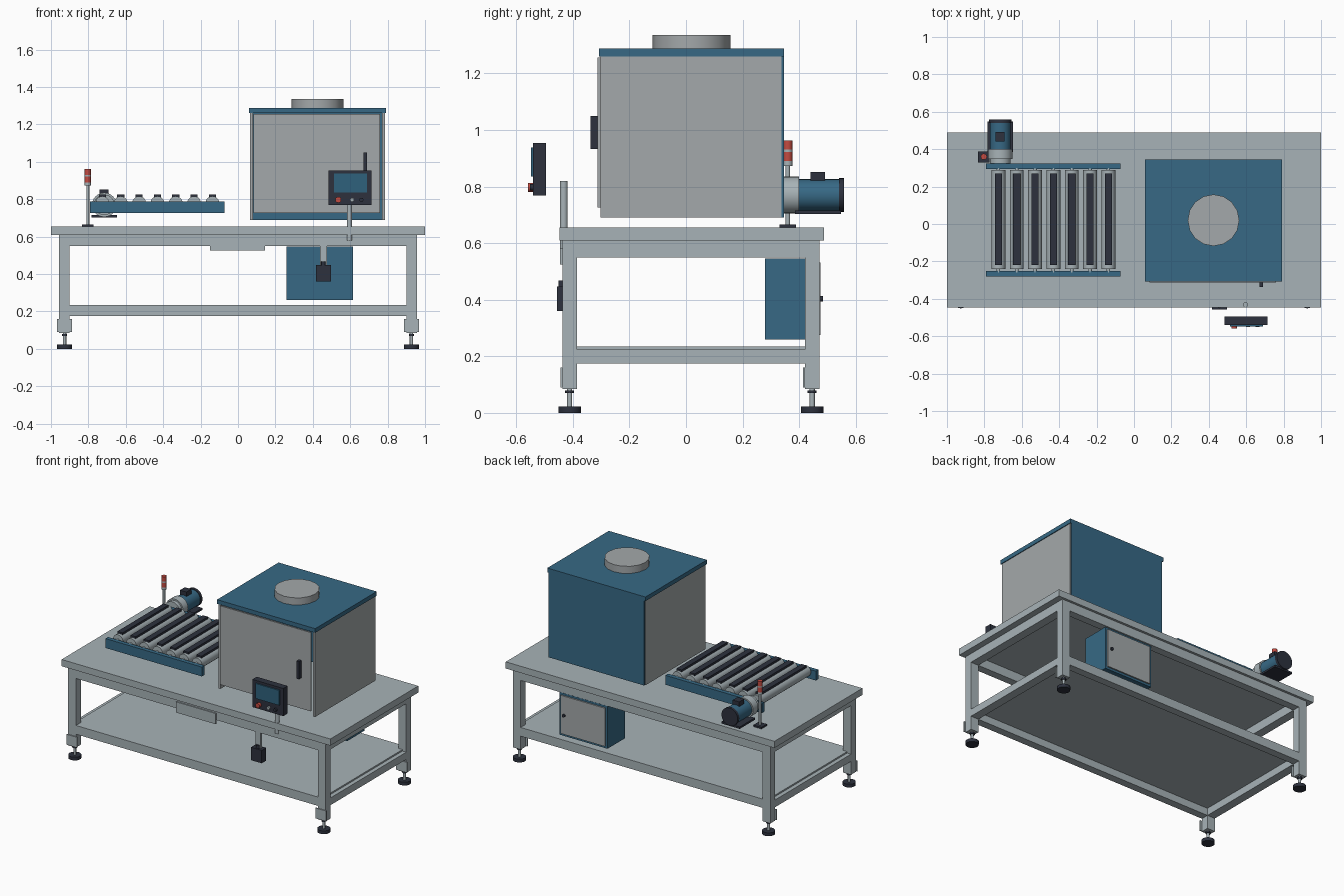
import bpy, bmesh, math
from mathutils import Matrix

if "Cube" in bpy.data.objects:
    bpy.data.objects.remove(bpy.data.objects["Cube"])


def material(name, rgb):
    m = bpy.data.materials.new(name)
    m.diffuse_color = (*rgb, 1)
    m.use_nodes = True
    m.node_tree.nodes["Principled BSDF"].inputs["Base Color"].default_value = m.diffuse_color
    return m


STEEL = material("steel_grey", (0.39, 0.45, 0.475))
PANEL = material("panel_grey", (0.37, 0.395, 0.405))
BLUE = material("machine_blue", (0.038, 0.141, 0.235))
SCREEN = material("screen_blue", (0.028, 0.12, 0.20))
DARK = material("dark_plastic", (0.026, 0.031, 0.048))
RED = material("signal_red", (0.54, 0.07, 0.053))


def finish(bm, name, mat):
    me = bpy.data.meshes.new(name)
    bm.to_mesh(me)
    bm.free()
    ob = bpy.data.objects.new(name, me)
    me.materials.append(mat)
    bpy.context.collection.objects.link(ob)
    return ob


def box(name, x, y, z, mat):
    """Box from (min, max) pairs on each axis."""
    bm = bmesh.new()
    bmesh.ops.create_cube(bm, size=1)
    for v in bm.verts:
        for i, (a, b) in enumerate((x, y, z)):
            v.co[i] = (a + b) / 2 + v.co[i] * (b - a)
    return finish(bm, name, mat)


def cyl(name, c, r, span, mat, axis="z", n=24):
    """Cylinder along z or y; c holds the two other coordinates."""
    bm = bmesh.new()
    bmesh.ops.create_cone(bm, cap_ends=True, segments=n, radius1=r, radius2=r,
                          depth=span[1] - span[0])
    mid = (span[0] + span[1]) / 2
    if axis == "y":
        bmesh.ops.rotate(bm, verts=bm.verts, matrix=Matrix.Rotation(math.pi / 2, 3, "X"))
        off = (c[0], mid, c[1])
    else:
        off = (c[0], c[1], mid)
    bmesh.ops.translate(bm, verts=bm.verts, vec=off)
    for f in bm.faces:
        f.smooth = len(f.verts) == 4
    for e in bm.edges:
        e.smooth = all(f.smooth for f in e.link_faces)
    return finish(bm, name, mat)


# Table top and lower shelf
box("table_top", (-1, 1), (-0.447, 0.488), (0.61, 0.655), STEEL)
box("lower_shelf", (-0.93, 0.93), (-0.41, 0.445), (0.224, 0.234), STEEL)

# Legs with brackets and levelling feet
FRONT, BACK = (-0.437, -0.385), (0.42, 0.472)
for s, side in ((-1, "left"), (1, "right")):
    lx = tuple(sorted((s * 0.90, s * 0.958)))
    for ly, end in ((FRONT, "front"), (BACK, "back")):
        tag = f"{end}_{side}"
        cx, cy = s * 0.927, sum(ly) / 2
        box("leg_" + tag, lx, ly, (0.085, 0.61), STEEL)
        box("leg_bracket_" + tag, (cx - 0.04, cx + 0.04), (ly[0] - 0.007, ly[0]),
            (0.09, 0.16), STEEL)
        cyl("foot_stem_" + tag, (cx, cy), 0.009, (0.02, 0.09), STEEL, n=12)
        cyl("foot_nut_" + tag, (cx, cy), 0.016, (0.07, 0.08), DARK, n=6)
        cyl("foot_pad_" + tag, (cx, cy), 0.04, (0, 0.022), DARK)
    # Side rails
    for z, level in (((0.55, 0.61), "upper"), ((0.175, 0.224), "lower")):
        box(f"side_rail_{level}_{side}", lx, (-0.385, 0.42), z, STEEL)

# Long rails
for ly, end in ((FRONT, "front"), (BACK, "back")):
    for z, level in (((0.55, 0.61), "upper"), ((0.175, 0.234), "lower")):
        box(f"long_rail_{level}_{end}", (-0.90, 0.90), ly, z, STEEL)

# Front plate on the upper rail
box("front_plate", (-0.15, 0.145), (-0.445, -0.437), (0.525, 0.597), STEEL)

# Hollow enclosure, open below
box("enclosure_left_panel", (0.065, 0.08), (-0.302, 0.338), (0.69, 1.26), PANEL)
box("enclosure_right_panel", (0.77, 0.785), (-0.302, 0.338), (0.69, 1.26), PANEL)
box("enclosure_back_panel", (0.07, 0.78), (0.338, 0.346), (0.69, 1.26), BLUE)
box("enclosure_door", (0.083, 0.76), (-0.312, -0.302), (0.725, 1.255), PANEL)
box("enclosure_lid", (0.06, 0.79), (-0.308, 0.346), (1.26, 1.288), BLUE)
box("door_handle", (0.672, 0.69), (-0.338, -0.312), (0.932, 1.05), DARK)
cyl("exhaust_collar", (0.425, 0.02), 0.138, (1.288, 1.336), PANEL, n=16)

# Roller conveyor
for y, end in (((-0.28, -0.252), "front"), ((0.295, 0.323), "back")):
    box("conveyor_rail_" + end, (-0.79, -0.073), y, (0.725, 0.788), BLUE)
for i in range(7):
    x = -0.725 + i * 0.098
    cyl(f"roller_{i + 1}", (x, 0.779), 0.037, (-0.24, 0.288), STEEL, "y", 20)
    cyl(f"roller_axle_{i + 1}", (x, 0.779), 0.01, (-0.26, 0.30), STEEL, "y", 10)
    box(f"roller_strip_{i + 1}", (x - 0.019, x + 0.019), (-0.22, 0.27),
        (0.812, 0.826), DARK)

# Drive motor
M = (-0.715, 0.77)
cyl("motor_shaft_hub", M, 0.055, (0.323, 0.347), STEEL, "y")
cyl("motor_gearbox", M, 0.065, (0.347, 0.40), STEEL, "y")
cyl("motor_body", M, 0.056, (0.40, 0.542), BLUE, "y")
cyl("motor_fan_cap", M, 0.06, (0.54, 0.558), DARK, "y")
box("motor_base", (-0.783, -0.648), (0.385, 0.547), (0.703, 0.716), DARK)
box("motor_terminal_box", (-0.74, -0.692), (0.44, 0.492), (0.815, 0.852), DARK)

# Signal tower
T = (-0.803, 0.36)
box("tower_base", (-0.833, -0.773), (0.33, 0.388), (0.655, 0.666), DARK)
cyl("tower_pole", T, 0.008, (0.66, 0.88), STEEL, n=12)
for n, z, m in (("tower_collar", (0.873, 0.89), STEEL),
                ("tower_lower_lamp", (0.89, 0.922), RED),
                ("tower_spacer", (0.922, 0.93), STEEL),
                ("tower_upper_lamp", (0.93, 0.962), RED)):
    cyl(n, T, 0.0165, z, m, n=16)

# Operator panel and its post
cyl("panel_post", (0.596, -0.432), 0.014, (0.58, 0.82), STEEL, n=16)
box("operator_panel", (0.485, 0.715), (-0.54, -0.494), (0.768, 0.954), DARK)
box("operator_screen", (0.513, 0.69), (-0.548, -0.54), (0.836, 0.937), SCREEN)
for n, x, r, y, m in (("stop_button", 0.536, 0.016, -0.559, RED),
                      ("grey_button", 0.61, 0.011, -0.552, STEEL),
                      ("dark_button", 0.66, 0.011, -0.552, DARK)):
    cyl(n, (x, 0.797), r, (y, -0.54), m, "y", 16)

# Hanging foot switch
box("switch_hanger", (0.438, 0.475), (-0.437, -0.425), (0.44, 0.55), STEEL)
box("switch_box", (0.416, 0.496), (-0.456, -0.41), (0.36, 0.447), DARK)
cyl("switch_gland", (0.456, -0.44), 0.011, (0.445, 0.468), DARK, n=12)

# Electrical cabinet
box("cabinet_body", (0.258, 0.616), (0.28, 0.466), (0.26, 0.546), BLUE)
box("cabinet_door", (0.272, 0.602), (0.466, 0.475), (0.275, 0.532), PANEL)
cyl("cabinet_lock", (0.575, 0.403), 0.01, (0.475, 0.485), DARK, "y", 12)
